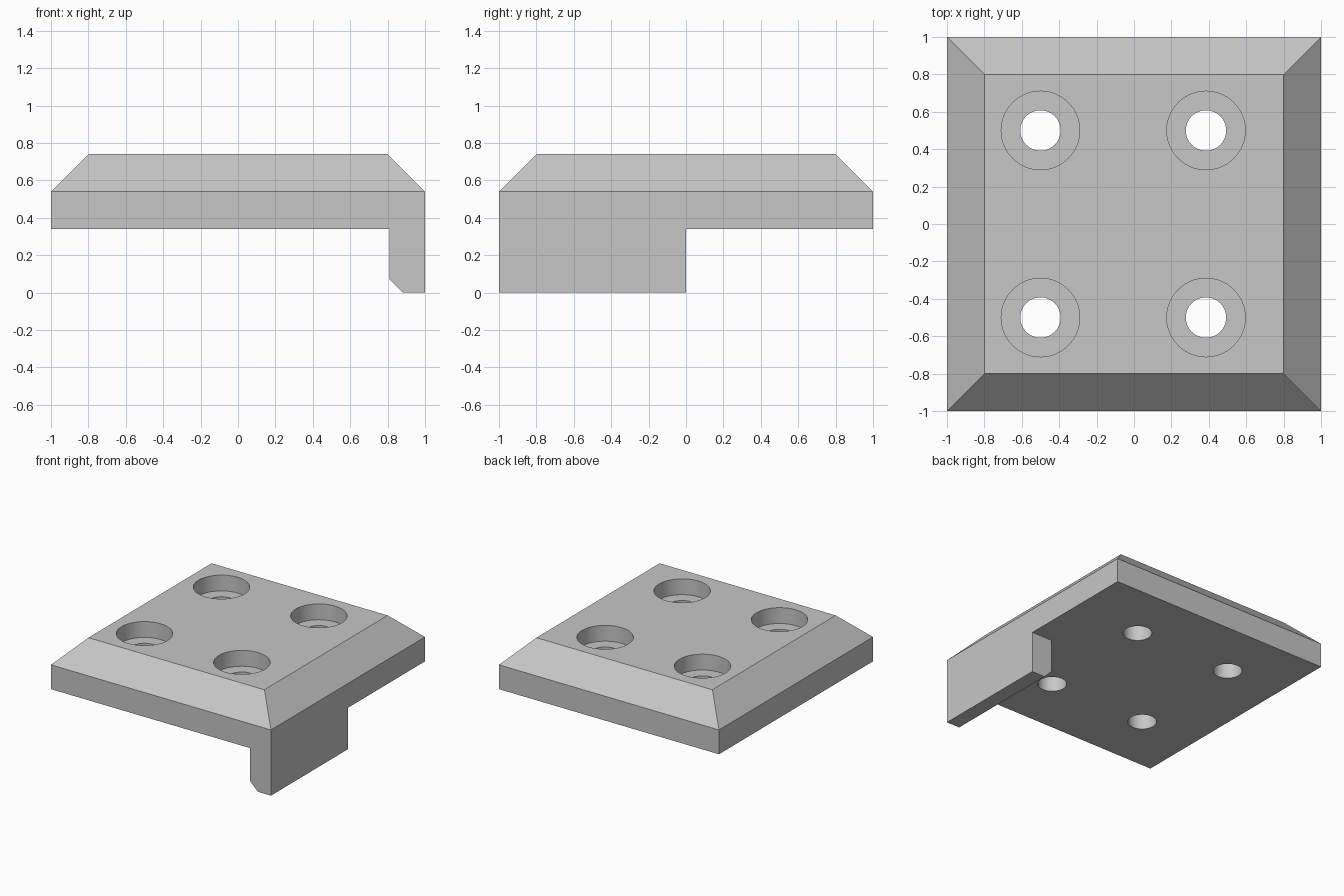
import bpy
import bmesh

default = bpy.data.objects.get("Cube")
if default:
    bpy.data.objects.remove(default, do_unlink=True)

BOTTOM, EDGE, TOP = 0.34, 0.54, 0.74
BORE_DEPTH = 0.13

grey = bpy.data.materials.new("plain grey")
grey.use_nodes = True
colour = (0.57, 0.57, 0.57, 1)
grey.diffuse_color = colour
grey.node_tree.nodes["Principled BSDF"].inputs["Base Color"].default_value = colour


def make_object(name, bm):
    bmesh.ops.recalc_face_normals(bm, faces=bm.faces)
    mesh = bpy.data.meshes.new(name)
    bm.to_mesh(mesh)
    bm.free()
    mesh.materials.append(grey)
    obj = bpy.data.objects.new(name, mesh)
    bpy.context.collection.objects.link(obj)
    return obj


def extrude(bm, points, offset):
    face = bm.faces.new([bm.verts.new(p) for p in points])
    result = bmesh.ops.extrude_face_region(bm, geom=[face])
    verts = [v for v in result["geom"] if isinstance(v, bmesh.types.BMVert)]
    bmesh.ops.translate(bm, verts=verts, vec=offset)
    return verts


def combine(target, tool, operation):
    mod = target.modifiers.new(operation.lower(), "BOOLEAN")
    mod.operation = operation
    mod.solver = "EXACT"
    mod.object = tool
    bpy.context.view_layer.objects.active = target
    bpy.ops.object.modifier_apply(modifier=mod.name)
    bpy.data.objects.remove(tool, do_unlink=True)


def drill(target, x, y, radius, low, high):
    bm = bmesh.new()
    bmesh.ops.create_cone(bm, cap_ends=True, segments=64, radius1=radius,
                          radius2=radius, depth=high - low)
    bmesh.ops.translate(bm, verts=bm.verts, vec=(x, y, (low + high) / 2))
    combine(target, make_object("hole_cutter", bm), "DIFFERENCE")


# Square plate with a sloped border
bm = bmesh.new()
corners = [(-1, -1), (1, -1), (1, 1), (-1, 1)]
extrude(bm, [(x, y, BOTTOM) for x, y in corners], (0, 0, EDGE - BOTTOM))
top_face = max(bm.faces, key=lambda f: f.calc_center_median().z)
result = bmesh.ops.extrude_face_region(bm, geom=[top_face])
bmesh.ops.delete(bm, geom=[top_face], context="FACES_ONLY")
for v in result["geom"]:
    if isinstance(v, bmesh.types.BMVert):
        v.co = (v.co.x * 0.8, v.co.y * 0.8, TOP)
plate = make_object("mounting_plate", bm)

# Hanging lip along the front half of the left side, chamfered at its foot
bm = bmesh.new()
profile = [(0.81, 0.44), (0.81, 0.07), (0.88, 0), (1, 0), (1, 0.44)]
extrude(bm, [(x, -1, z) for x, z in profile], (0, 1, 0))
combine(plate, make_object("hanging_lip", bm), "UNION")

# Counterbored screw holes
for x in (-0.5, 0.385):
    for y in (-0.5, 0.5):
        drill(plate, x, y, 0.21, TOP - BORE_DEPTH, TOP + 0.1)
        drill(plate, x, y, 0.108, BOTTOM - 0.1, TOP)

# Round hole walls shade smoothly, all other edges stay sharp
bpy.ops.object.select_all(action="DESELECT")
plate.select_set(True)
bpy.context.view_layer.objects.active = plate
bpy.ops.object.shade_smooth_by_angle()
